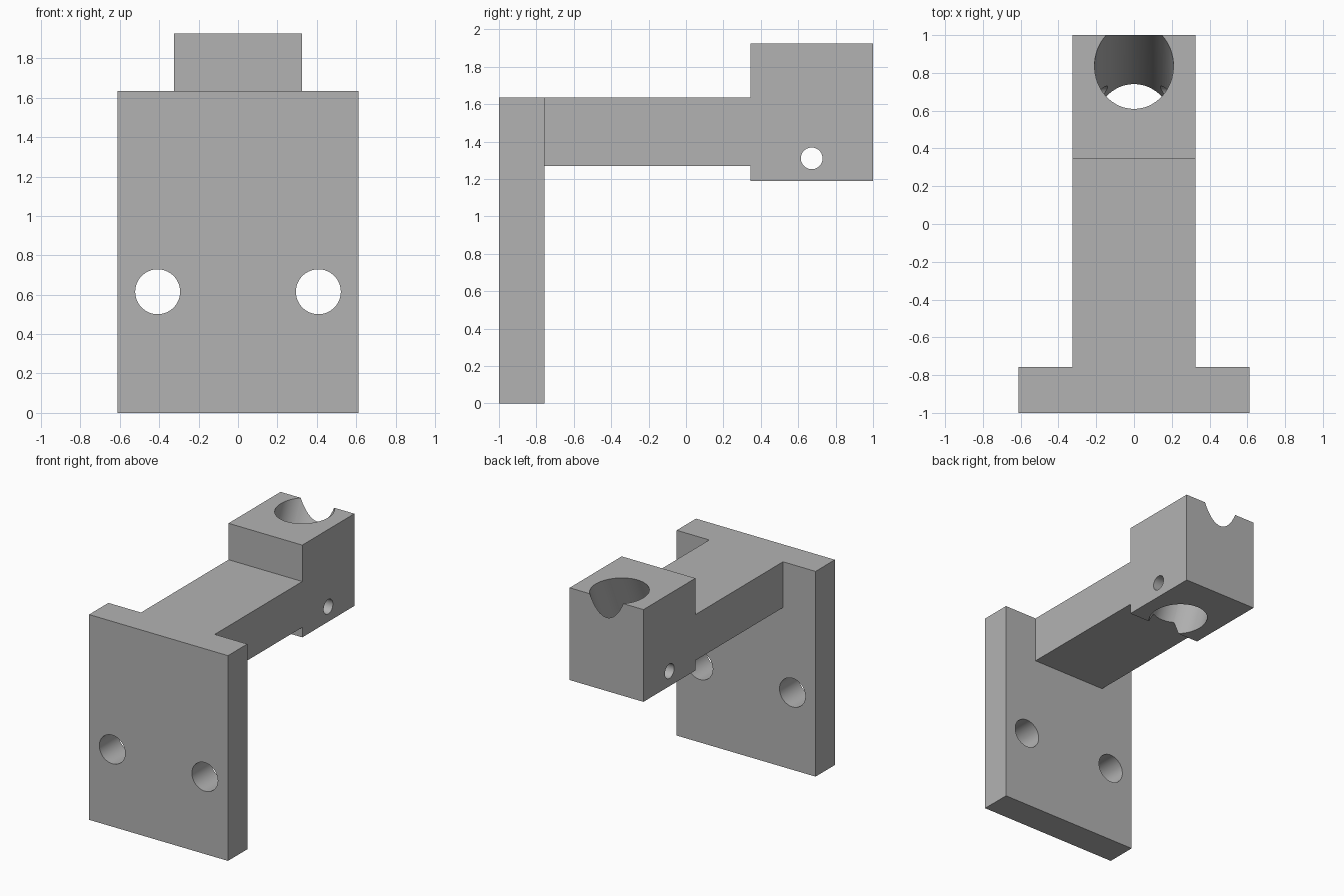
import bpy, bmesh, math
from mathutils import Vector

cube = bpy.data.objects.get("Cube")
if cube:
    bpy.data.objects.remove(cube, do_unlink=True)

grey = bpy.data.materials.new("plain grey")
grey.use_nodes = True
colour = (0.45, 0.45, 0.45, 1)
grey.diffuse_color = colour
grey.node_tree.nodes["Principled BSDF"].inputs["Base Color"].default_value = colour


def prism(name, profile, half_width):
    """Extrude a (y, z) side profile symmetrically along x."""
    bm = bmesh.new()
    face = bm.faces.new([bm.verts.new((-half_width, y, z)) for y, z in profile])
    ext = bmesh.ops.extrude_face_region(bm, geom=[face])
    moved = [v for v in ext["geom"] if isinstance(v, bmesh.types.BMVert)]
    bmesh.ops.translate(bm, verts=moved, vec=(2 * half_width, 0, 0))
    bmesh.ops.recalc_face_normals(bm, faces=bm.faces)
    mesh = bpy.data.meshes.new(name)
    bm.to_mesh(mesh)
    bm.free()
    mesh.materials.append(grey)
    obj = bpy.data.objects.new(name, mesh)
    bpy.context.collection.objects.link(obj)
    return obj


def drill(name, centre, axis, radius, length, sides=64):
    """Cylinder used to cut a hole along an axis."""
    turn = Vector(axis).to_track_quat('Z', 'Y').to_euler()
    bpy.ops.mesh.primitive_cylinder_add(vertices=sides, radius=radius, depth=length,
                                        location=centre, rotation=turn)
    obj = bpy.context.object
    obj.name = name
    obj.data.materials.append(grey)
    return obj


def combine(target, other, operation):
    """Apply a boolean and discard the helper."""
    mod = target.modifiers.new(operation.lower(), 'BOOLEAN')
    mod.operation = operation
    mod.solver = 'EXACT'
    mod.object = other
    bpy.context.view_layer.objects.active = target
    bpy.ops.object.modifier_apply(modifier=mod.name)
    bpy.data.objects.remove(other, do_unlink=True)


# Key levels of the bracket
plate_back, block_front = -0.757, 0.345
arm_low, arm_high = 1.27, 1.635
block_low, block_high = 1.19, 1.925

# Upright mounting plate
bracket = prism("bracket", [(-1, 0), (plate_back, 0), (plate_back, arm_high), (-1, arm_high)], 0.612)

# Horizontal arm with the clamp block at its end
arm = prism("arm_and_block", [
    (plate_back, arm_low), (block_front, arm_low), (block_front, block_low), (1, block_low),
    (1, block_high), (block_front, block_high), (block_front, arm_high), (plate_back, arm_high)], 0.325)
combine(bracket, arm, 'UNION')

# Two mounting holes through the plate
for side in (-1, 1):
    combine(bracket, drill("mounting_hole", (side * 0.408, -0.88, 0.615), (0, 1, 0), 0.114, 0.5),
            'DIFFERENCE')

# Slanted bore through the block, leaning towards the back at the top
tilt = math.radians(23.9)
bore_centre = (0, 0.675, (block_low + block_high) / 2)
combine(bracket, drill("slanted_bore", bore_centre, (0, math.sin(tilt), math.cos(tilt)), 0.209, 1.6),
        'DIFFERENCE')

# Cross pin hole through the block
combine(bracket, drill("pin_hole", (0, 0.672, 1.31), (1, 0, 0), 0.058, 1), 'DIFFERENCE')

# Smooth hole walls, sharp outer edges
bpy.ops.object.select_all(action='DESELECT')
bracket.select_set(True)
bpy.context.view_layer.objects.active = bracket
bpy.ops.object.shade_smooth_by_angle(angle=math.radians(30))
